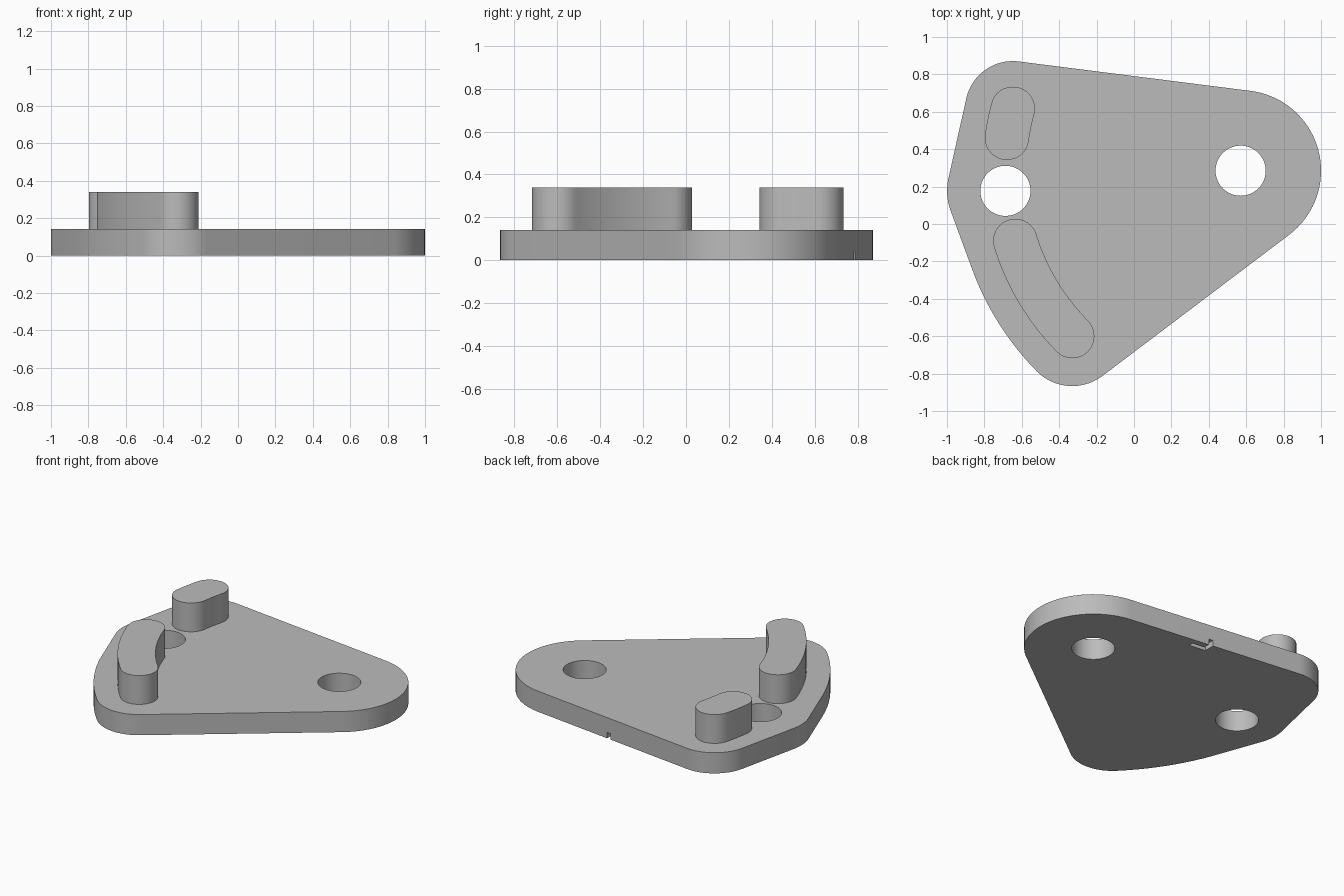
import bpy, bmesh, math

if "Cube" in bpy.data.objects:
    bpy.data.objects.remove(bpy.data.objects["Cube"])

T, TOP = 0.142, 0.34              # plate thickness, boss top
PIVOT = (0.57, 0.285)             # everything is laid out around the pivot hole
R = 1.262                         # radius of the arc carrying the bosses

grey = bpy.data.materials.new("plain_grey")
grey.diffuse_color = (0.5, 0.5, 0.5, 1)
grey.use_nodes = True
grey.node_tree.nodes["Principled BSDF"].inputs["Base Color"].default_value = grey.diffuse_color


def polar(c, r, deg):
    a = math.radians(deg)
    return (c[0] + r * math.cos(a), c[1] + r * math.sin(a))


def arc(c, r, a0, a1, n):
    return [polar(c, r, a0 + (a1 - a0) * i / n) for i in range(n + 1)]


def circle(c, r, n=96):
    return arc(c, r, 0, 360, n)[:-1]


def hull(points):
    """Counter-clockwise convex outline."""
    def half(pts):
        out = []
        for p in pts:
            while len(out) > 1 and ((out[-1][0] - out[-2][0]) * (p[1] - out[-2][1])
                                    - (out[-1][1] - out[-2][1]) * (p[0] - out[-2][0])) <= 1e-9:
                out.pop()
            out.append(p)
        return out[:-1]
    pts = sorted(set(points))
    return half(pts) + half(pts[::-1])


def prism(name, outline, z0, z1):
    bm = bmesh.new()
    face = bm.faces.new([bm.verts.new((x, y, z0)) for x, y in outline])
    ext = bmesh.ops.extrude_face_region(bm, geom=[face])["geom"]
    bmesh.ops.translate(bm, vec=(0, 0, z1 - z0),
                        verts=[v for v in ext if isinstance(v, bmesh.types.BMVert)])
    bmesh.ops.recalc_face_normals(bm, faces=bm.faces)
    me = bpy.data.meshes.new(name)
    bm.to_mesh(me)
    bm.free()
    me.materials.append(grey)
    ob = bpy.data.objects.new(name, me)
    bpy.context.collection.objects.link(ob)
    return ob


def activate(ob):
    bpy.ops.object.select_all(action='DESELECT')
    ob.select_set(True)
    bpy.context.view_layer.objects.active = ob


def cut(ob, cutter):
    mod = ob.modifiers.new("cut", 'BOOLEAN')
    mod.operation, mod.solver, mod.object = 'DIFFERENCE', 'EXACT', cutter
    activate(ob)
    bpy.ops.object.modifier_apply(modifier=mod.name)
    bpy.data.objects.remove(cutter)


def arc_slot(a0, a1, r):
    """Rounded slot following the boss arc."""
    return (arc(PIVOT, R + r, a0, a1, 24)
            + arc(polar(PIVOT, R, a1), r, a1, a1 + 180, 24)[1:]
            + arc(PIVOT, R - r, a1, a0, 24)[1:]
            + arc(polar(PIVOT, R, a0), r, a0 + 180, a0 + 360, 24)[1:-1])


# Angles of the boss ends and of the second hole on the arc
UPPER = (164.8, 172.0)
LOWER = (197.3, 224.5)
HOLE = polar(PIVOT, R, 184.9)

# Plate: taut outline around the rounded corners
plate = prism("plate", hull(
    circle(PIVOT, 0.43) + circle(polar(PIVOT, R, UPPER[0]), 0.255)
    + circle(HOLE, 0.312) + circle(polar(PIVOT, R, LOWER[1]), 0.267)
    + arc(PIVOT, R + 0.267, LOWER[0], LOWER[1], 32)), 0, T)

# Two through holes
for centre in (PIVOT, HOLE):
    cut(plate, prism("hole_cutter", circle(centre, 0.134), -0.1, T + 0.1))

# Small hooked groove under the back edge
groove = [(0.02, 0.9), (0.02, 0.715), (0.14, 0.70), (0.14, 0.73), (0.05, 0.741), (0.05, 0.9)]
cut(plate, prism("groove_cutter", groove, -0.1, 0.04))

# Raised curved bosses
parts = [plate,
         prism("upper_boss", arc_slot(*UPPER, 0.118), T, TOP),
         prism("lower_boss", arc_slot(*LOWER, 0.118), T, TOP)]

for ob in parts:
    activate(ob)
    bpy.ops.object.shade_smooth_by_angle(angle=math.radians(30))
